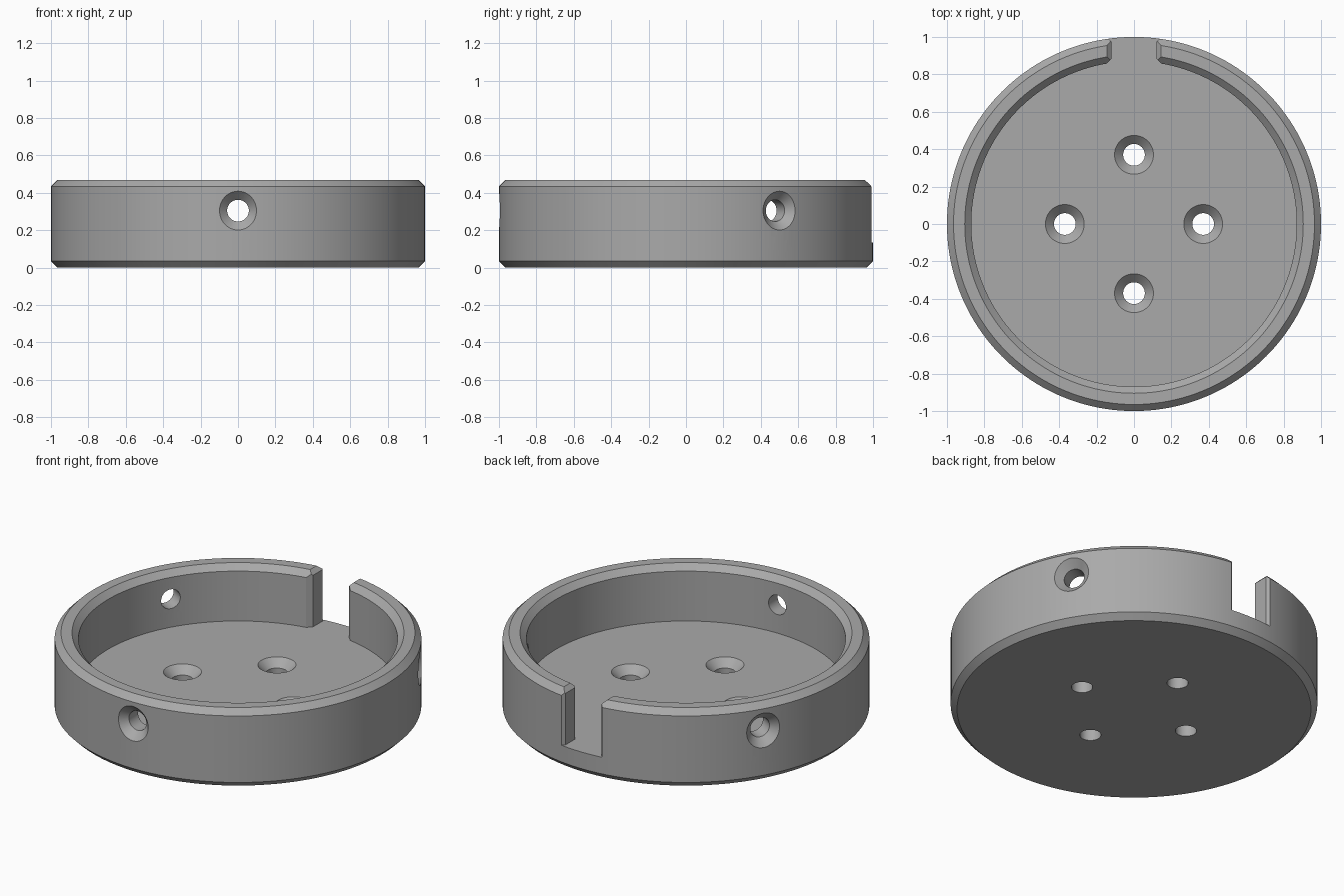
import bpy, bmesh, math
from mathutils import Matrix, Vector

cube = bpy.data.objects.get("Cube")
if cube:
    bpy.data.objects.remove(cube, do_unlink=True)

FLOOR, TOP, R_OUT, R_IN, CH = 0.135, 0.47, 1.0, 0.87, 0.035

grey = bpy.data.materials.new("light grey")
grey.use_nodes = True
colour = (0.4, 0.4, 0.4, 1)
grey.diffuse_color = colour
grey.node_tree.nodes["Principled BSDF"].inputs["Base Color"].default_value = colour


def finish(bm, name):
    bmesh.ops.remove_doubles(bm, verts=bm.verts, dist=1e-5)
    bmesh.ops.recalc_face_normals(bm, faces=bm.faces)
    mesh = bpy.data.meshes.new(name)
    bm.to_mesh(mesh)
    bm.free()
    mesh.materials.append(grey)
    obj = bpy.data.objects.new(name, mesh)
    bpy.context.collection.objects.link(obj)
    return obj


def lathe(name, profile, steps):
    """Revolve (radius, height) points about z."""
    bm = bmesh.new()
    vs = [bm.verts.new((r, 0, z)) for r, z in profile]
    es = [bm.edges.new(pair) for pair in zip(vs, vs[1:])]
    bmesh.ops.spin(bm, geom=vs + es, cent=(0, 0, 0), axis=(0, 0, 1),
                   angle=math.tau, steps=steps)
    return finish(bm, name)


def prism(name, points, extrude):
    bm = bmesh.new()
    face = bm.faces.new([bm.verts.new(p) for p in points])
    new = bmesh.ops.extrude_face_region(bm, geom=[face])["geom"]
    bmesh.ops.translate(bm, vec=extrude,
                        verts=[g for g in new if isinstance(g, bmesh.types.BMVert)])
    return finish(bm, name)


def cut(target, cutter):
    mod = target.modifiers.new("cut", "BOOLEAN")
    mod.operation, mod.solver, mod.object = "DIFFERENCE", "EXACT", cutter
    bpy.context.view_layer.objects.active = target
    bpy.ops.object.modifier_apply(modifier=mod.name)
    bpy.data.objects.remove(cutter, do_unlink=True)


def screw_hole(target, matrix):
    """Countersunk hole; local z points out of the surface."""
    r, rim = 0.058, 0.104
    cutter = lathe("hole_cutter", [(0, -0.25), (r, -0.25), (r, r - rim),
                                   (rim, 0), (rim + 0.04, 0.04), (0, 0.04)], 48)
    cutter.data.transform(matrix)
    cut(target, cutter)


# Round tray: chamfered base, wall and recessed floor
tray = lathe("round_tray", [
    (0, 0), (R_OUT - CH, 0), (R_OUT, CH), (R_OUT, TOP - CH),
    (R_OUT - CH, TOP), (R_IN + CH, TOP), (R_IN, TOP - CH),
    (R_IN, FLOOR), (0, FLOOR)], 160)

# Slot through the rear wall, with bevelled corners
half = [(0.17, 0.835), (0.12, 0.885), (0.12, 0.975), (0.17, 1.025)]
outline = half + [(-x, y) for x, y in reversed(half)]
cut(tray, prism("slot_cutter", [(x, y, FLOOR) for x, y in outline], (0, 0, 0.5)))
flare = [(0.12, 0.445), (0.17, 0.495), (-0.17, 0.495), (-0.12, 0.445)]
cut(tray, prism("slot_top_cutter", [(x, 0.8, z) for x, z in flare], (0, 0.25, 0)))

# Four screw holes in the floor
for i in range(4):
    a = i * math.pi / 2
    screw_hole(tray, Matrix.Translation((0.37 * math.cos(a), 0.37 * math.sin(a), FLOOR)))

# Three screw holes through the wall
for i in range(3):
    a = math.radians(-90 + 120 * i)
    out = Vector((math.cos(a), math.sin(a), 0))
    screw_hole(tray, Matrix.Translation(out * R_OUT + Vector((0, 0, 0.305)))
               @ out.to_track_quat("Z", "Y").to_matrix().to_4x4())

# Smooth round walls, crisp chamfers
bpy.ops.object.select_all(action="DESELECT")
tray.select_set(True)
bpy.context.view_layer.objects.active = tray
bpy.ops.object.shade_smooth_by_angle(angle=math.radians(25))
